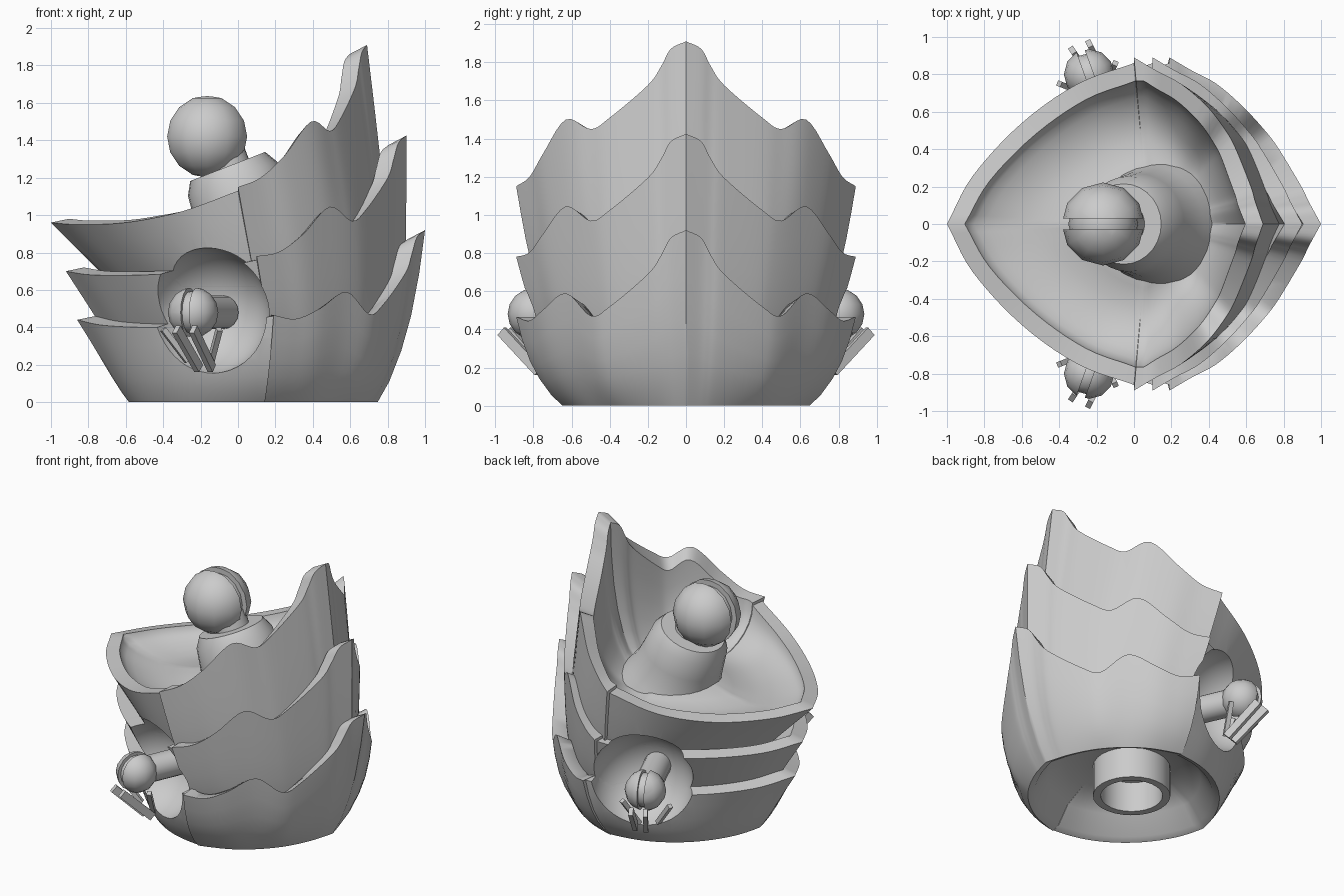
import bpy, bmesh, math
from mathutils import Vector, Matrix

if "Cube" in bpy.data.objects:
    bpy.data.objects.remove(bpy.data.objects["Cube"])

grey = bpy.data.materials.new("plain_grey")
grey.use_nodes = True
grey.diffuse_color = (0.6, 0.6, 0.6, 1)
grey.node_tree.nodes["Principled BSDF"].inputs["Base Color"].default_value = (0.6, 0.6, 0.6, 1)
MID = Vector((0.08, 0, 0))


def finish(name, bm):
    bmesh.ops.recalc_face_normals(bm, faces=bm.faces)
    if bm.calc_volume(signed=True) < 0:
        bmesh.ops.reverse_faces(bm, faces=bm.faces)
    me = bpy.data.meshes.new(name)
    bm.to_mesh(me)
    bm.free()
    me.materials.append(grey)
    ob = bpy.data.objects.new(name, me)
    bpy.context.collection.objects.link(ob)
    return ob


def activate(ob):
    bpy.ops.object.select_all(action='DESELECT')
    ob.select_set(True)
    bpy.context.view_layer.objects.active = ob


def smooth(ob, angle=35):
    activate(ob)
    bpy.ops.object.shade_smooth_by_angle(angle=math.radians(angle))


def cut(ob, cutter):
    """Subtract the cutter, using the first solver that leaves a body."""
    cutter.hide_render = True
    mod = ob.modifiers.new("cut", 'BOOLEAN')
    mod.operation, mod.object = 'DIFFERENCE', cutter
    for solver, own in (('EXACT', False), ('EXACT', True), ('FLOAT', False)):
        mod.solver, mod.use_self = solver, own
        bpy.context.view_layer.update()
        result = ob.evaluated_get(bpy.context.evaluated_depsgraph_get()).data
        if len(result.polygons) > len(ob.data.polygons) / 2:
            break
    activate(ob)
    bpy.ops.object.modifier_apply(modifier=mod.name)


def skin(name, rings, caps, closed=False):
    """Skin a list of rings; cap the ends with fans round the cap points."""
    bm = bmesh.new()
    vs = [[bm.verts.new(p) for p in r] for r in rings]
    n = len(vs[0])
    for a, b in list(zip(vs, vs[1:])) + ([(vs[-1], vs[0])] if closed else []):
        for i in range(n):
            j = (i + 1) % n
            bm.faces.new((a[i], a[j], b[j], b[i]))
    for r, cap in zip((vs[0], vs[-1]), caps):
        c = bm.verts.new(cap)
        for i in range(n):
            bm.faces.new((r[i], r[(i + 1) % n], c))
    return finish(name, bm)


def lathe(name, profile, origin, axis, segs=28, closed=False):
    q = Vector((0, 0, 1)).rotation_difference(Vector(axis))
    o = Vector(origin)
    turns = [2 * math.pi * i / segs for i in range(segs)]
    rings = [[o + q @ Vector((r * math.cos(t), r * math.sin(t), h)) for t in turns]
             for r, h in profile]
    caps = [] if closed else [o + q @ Vector((0, 0, profile[k][1])) for k in (0, -1)]
    smooth(skin(name, rings, caps, closed))


def ball(name, centre, r, u=12, v=8):
    bm = bmesh.new()
    bmesh.ops.create_uvsphere(bm, u_segments=u, v_segments=v, radius=r,
                              matrix=Matrix.Translation(centre))
    return finish(name, bm)


def box(name, centre, size, rot=Matrix()):
    bm = bmesh.new()
    m = Matrix.Translation(centre) @ rot.to_4x4() @ Matrix.Diagonal((*size, 1))
    bmesh.ops.create_cube(bm, size=1, matrix=m)
    return finish(name, bm)


def spline(pts, steps=5):
    p = [Vector(q) for q in pts]
    p = [2 * p[0] - p[1]] + p + [2 * p[-1] - p[-2]]
    out = []
    for a, b, c, d in zip(p, p[1:], p[2:], p[3:]):
        for i in range(steps):
            t = i / steps
            out.append(0.5 * (2 * b + (c - a) * t + (2 * a - 5 * b + 4 * c - d) * t * t
                              + (3 * b - a - 3 * c + d) * t ** 3))
    return out + [p[-2]]


def loop(half):
    return half + [Vector((p.x, -p.y, p.z)) for p in reversed(half[1:-1])]


def toward(p, s, z):
    q = MID + (p - MID) * s
    return Vector((q.x, q.y, z))


# Armour tiers: shared rim outline, stepped where the spiked rear plate begins
FRONT = [(-1, 0), (-.86, .26), (-.6, .54), (-.3, .75), (0, .86)]
BACK = [(0, .89, 1.15), (.12, .82, 1.2), (.25, .75, 1.32), (.39, .63, 1.5), (.49, .5, 1.45),
        (.545, .4, 1.51), (.625, .2, 1.68), (.645, .13, 1.78), (.662, .08, 1.87), (.69, 0, 1.91)]
TIERS = {  # nose x, rear shift, peak shift, drop, front heights, base: z, step x, scales, bulge
    "lower_tier": (-.86, .19, .12, .99, (.44, .41, .4, .42, .46), (0, .14, .7, .77, .72), .07),
    "middle_tier": (-.92, .1, .11, .485, (.7, .68, .68, .7, .76), (.34, .17, .84, .87, .83), .02),
    "upper_tier": (-1, 0, 0, 0, (.96, .95, .96, 1.02, 1.13), (.6, .1, .74, 1.04, .86), .02),
}


def build_tier(name, nose, shift, peak, drop, heights, base, bulge):
    bz, bx, sf, sb, sy = base
    front = spline([(shift + x * (shift - nose), y, z) for (x, y), z in zip(FRONT, heights)])
    ease = .17 + .14 * drop
    back = spline([(x + shift + peak * max(0, 1 - y / .6), y,
                    z - drop * (1 - ease * max(0, (y - .45) / .44) ** 1.5)) for x, y, z in BACK])
    rim = front + back
    nf = len(front)
    low, inner = [], []
    for i, p in enumerate(rim):
        s = sf if i < nf else sb
        q = Vector((bx + (p.x - shift) * s, p.y * sy, bz))
        if bz == 0:               # rounder footprint
            q = q.lerp(toward(q, .655 / (q - MID).length, 0), .6)
        low.append(q)
        thick = .095 + max(0, p.y - .86)
        lift = (.02 if i < nf else -.05) * min(1, max(0, .88 - p.y) / .25)
        inner.append(toward(p, 1 - thick / (p - MID).xy.length, p.z + lift))
    rings = []
    if bz == 0:                   # hollow underside
        for s, z in ((.3, .24), (.6, .22), (.8, .14), (.93, .02)):
            rings.append([toward(p, s, z) for p in low])
    rings.append(low)
    for t in (.12, .3, .5, .75):  # bulging outer wall
        ring = []
        for a, b in zip(low, rim):
            p = a.lerp(b, t)
            k = 1 + bulge * math.sin(math.pi * t ** .7) * min(1, max(0, p.x + .8))
            ring.append(toward(p, k, p.z))
        rings.append(ring)
    rings += [rim, inner]
    if name == "upper_tier":      # open bowl rising again round the neck
        for t in (.12, .25, .38, .5, .62, .75, .88, 1):
            mound = .84 + .09 * (max(0, t - .6) / .4) ** 2
            rings.append([toward(p, 1 - .7 * t ** 1.9, mound + (p.z - .84) * (1 - t) ** 1.9)
                          for p in inner])
    else:
        rings.append([toward(p, .86, bz + (.36 if bz == 0 else .28)) for p in inner])
    return skin(name, [loop(r) for r in rings],
                [Vector((MID.x, 0, r[0].z)) for r in (rings[0], rings[-1])])


tiers = [build_tier(n, *v) for n, v in TIERS.items()]

# Round side sockets scooped through all tiers
for s in (-1, 1):
    scoop = ball("socket_cutter", (-.17, s * .745, .485), .34, 40, 24)
    for t in tiers:
        cut(t, scoop)
    bpy.data.objects.remove(scoop)
for t in tiers:
    smooth(t)


def slotted_ball(name, centre, r, slot, rot=Matrix()):
    ob = ball(name, centre, r)
    cutter = box("slot_cutter", centre, (r * 3, slot, r * 3), rot)
    cut(ob, cutter)
    bpy.data.objects.remove(cutter)
    smooth(ob)
    smooth(ball(name + "_core", centre, r * .84))


# Tilted neck post with ball
AXIS = Vector((-.36, 0, .93)).normalized()
TOP = Vector((-.055, 0, 1.26))
lathe("neck_post", [(.34, -.46), (.31, -.38), (.285, -.3), (.27, -.2), (.255, -.07), (.215, 0)],
      TOP, AXIS)
lathe("neck_stem", [(.12, -.02), (.12, .1)], TOP, AXIS)
slotted_ball("neck_ball", Vector((-.165, 0, 1.42)), .222, .06)

# Lower mounting tube
lathe("mounting_tube", [(.25, .02), (.25, .27), (.2, .27), (.2, .02)], (.02, 0, 0), (0, 0, 1),
      closed=True)

# Side joints: stem, slotted ball and flat prongs
PRONGS = (((-.33, .93, .39), (-.21, .75, .18)), ((-.24, .965, .39), (-.14, .77, .18)),
          ((-.4, .75, .39), (-.27, .7, .22)), ((-.1, .86, .39), (-.15, .74, .2)))
for s, side in ((-1, "right"), (1, "left")):
    c = Vector((-.24, s * .8, .48))
    lathe(side + "_joint_stem", [(.09, 0), (.09, .4)], c, Vector((.35, -s * .8, 0)).normalized(), 16)
    slotted_ball(side + "_joint_ball", c, .135, .045, Matrix.Rotation(math.radians(90 + s * 20), 4, 'Z'))
    for i, ends in enumerate(PRONGS):
        a, b = (Vector((x, s * y, z)) for x, y, z in ends)
        box(f"{side}_prong_{i}", (a + b) / 2, (.055 if i < 2 else .03, .03, (b - a).length),
            (b - a).to_track_quat('Z', 'X').to_matrix())
